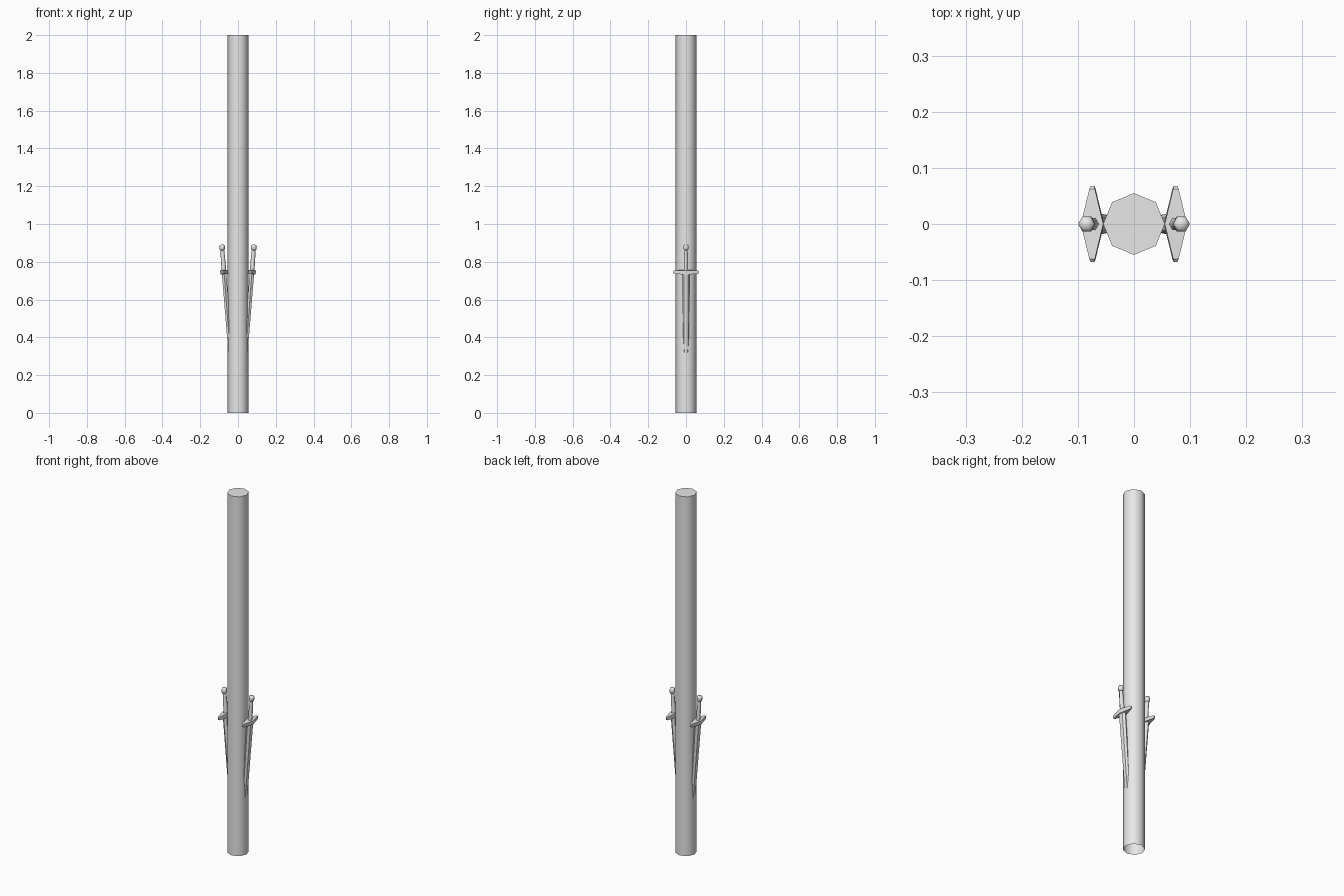
import bpy, bmesh
from math import cos, sin, pi, radians
from mathutils import Matrix, Vector

if "Cube" in bpy.data.objects:
    bpy.data.objects.remove(bpy.data.objects["Cube"], do_unlink=True)

grey = bpy.data.materials.new("plain_grey")
grey.use_nodes = True
grey.diffuse_color = (0.8, 0.8, 0.8, 1)
grey.node_tree.nodes["Principled BSDF"].inputs["Base Color"].default_value = (0.8, 0.8, 0.8, 1)

# Daggers lean slightly outward, pivoting at the guard
TILT = Matrix.Translation((0.074, 0, 0.745)) @ Matrix.Rotation(0.077, 4, 'Y')


def loft(name, rings, matrix=None, cap_start=True, mirror=False, angle=30):
    """Skin a stack of equal-sized rings and cap the ends."""
    bm = bmesh.new()
    loops = [[bm.verts.new(p) for p in ring] for ring in rings]
    n = len(loops[0])
    for a, b in zip(loops, loops[1:]):
        for i in range(n):
            j = (i + 1) % n
            bm.faces.new((a[i], a[j], b[j], b[i]))
    if cap_start:
        bm.faces.new(loops[0])
    bm.faces.new(loops[-1])
    bmesh.ops.recalc_face_normals(bm, faces=bm.faces)
    if matrix:
        bm.transform(matrix)
    mesh = bpy.data.meshes.new(name)
    bm.to_mesh(mesh)
    bm.free()
    mesh.materials.append(grey)
    obj = bpy.data.objects.new(name, mesh)
    bpy.context.collection.objects.link(obj)
    bpy.ops.object.select_all(action='DESELECT')
    obj.select_set(True)
    bpy.context.view_layer.objects.active = obj
    bpy.ops.object.shade_smooth_by_angle(angle=radians(angle))
    if mirror:
        obj.modifiers.new("other_side", 'MIRROR')
    return obj


def ring(sides, rx, ry, z):
    return [Vector((rx * cos(2 * pi * i / sides), ry * sin(2 * pi * i / sides), z))
            for i in range(sides)]


# Eight-sided pole, open underneath
loft("pole", [ring(8, 0.055, 0.055, z) for z in (0, 2)], cap_start=False, angle=50)

# Blade: flat centre with bevelled edges, tapering into the pole
def blade_ring(z, edge, flat, thick):
    return [Vector((x, y, z)) for x, y in
            ((0, -edge), (thick, -flat), (thick, flat), (0, edge), (-thick, flat), (-thick, -flat))]

loft("blade", [blade_ring(-0.54, 0.003, 0.001, 0.002),
               blade_ring(-0.45, 0.014, 0.009, 0.01),
               blade_ring(0, 0.022, 0.012, 0.012)], TILT, mirror=True)

# Crossguard: wide in the middle, narrow rounded tips
guard = [(-0.068, 0.003, 0.004), (-0.062, 0.005, 0.009), (0, 0.02, 0.011),
         (0.062, 0.005, 0.009), (0.068, 0.003, 0.004)]
loft("crossguard", [[Vector((x * w, y, z * h)) for x, z in ((-1, -1), (1, -1), (1, 1), (-1, 1))]
                    for y, w, h in guard], TILT, mirror=True)

# Grip and pommel
grip = [(0, 0.012), (0.06, 0.012), (0.118, 0.01)]
loft("grip", [ring(6, r, r, z) for z, r in grip], TILT, mirror=True, angle=65)
pommel = [(0.116, 0.01), (0.123, 0.015), (0.138, 0.015), (0.146, 0.01)]
loft("pommel", [ring(6, r, r, z) for z, r in pommel], TILT, mirror=True, angle=65)
